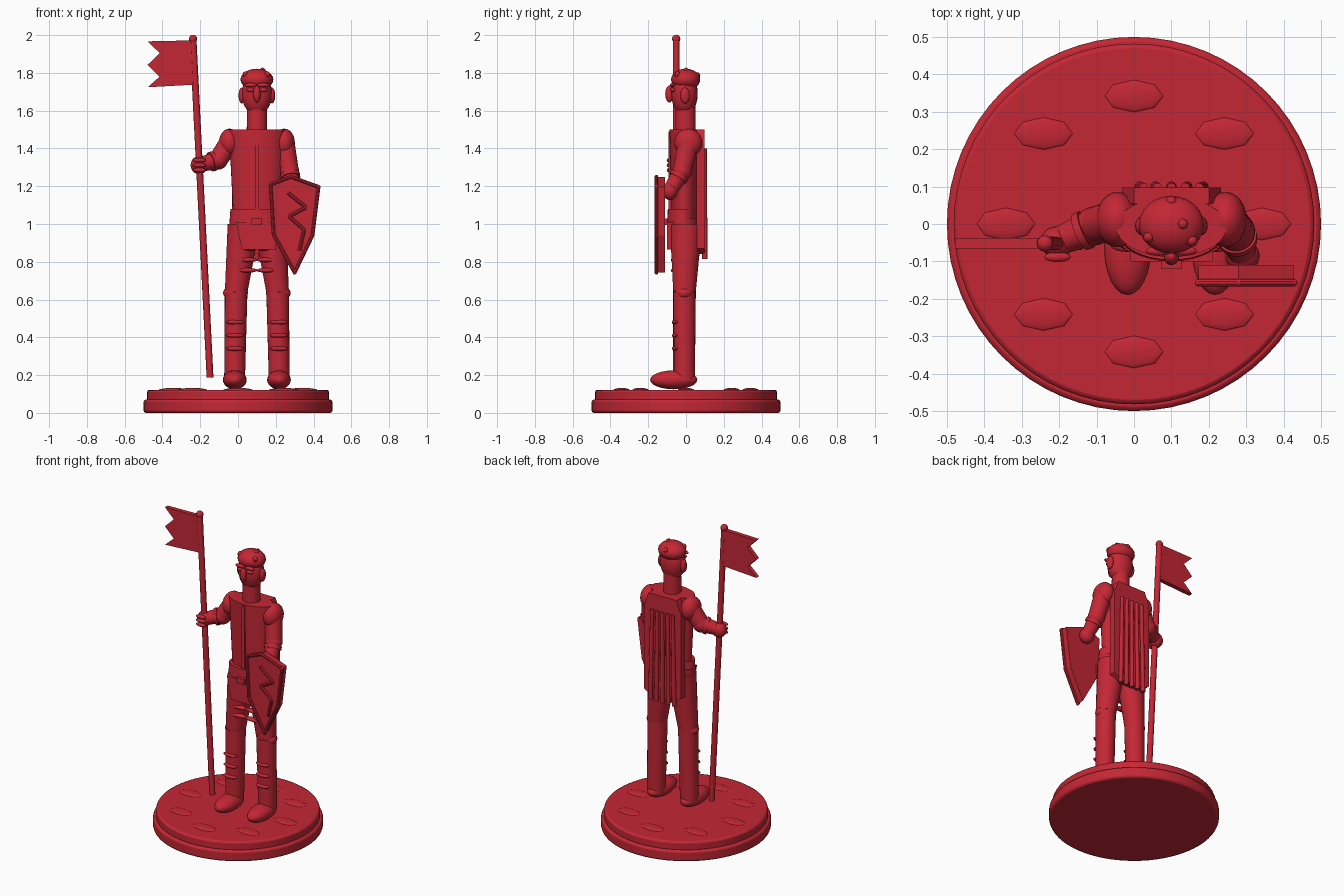
import bpy, bmesh, math
from mathutils import Vector

if "Cube" in bpy.data.objects:
    bpy.data.objects.remove(bpy.data.objects["Cube"])

mat = bpy.data.materials.new("red")
mat.diffuse_color = (0.55, 0.02, 0.035, 1)
mat.use_nodes = True
mat.node_tree.nodes["Principled BSDF"].inputs["Base Color"].default_value = mat.diffuse_color
CX = 0.10  # figure centre line


def finish(name, smooth=True):
    ob = bpy.context.object
    ob.name = name
    ob.data.materials.append(mat)
    if smooth:
        bpy.ops.object.shade_smooth_by_angle(angle=math.radians(35))
    return ob


def ball(name, loc, size, seg=24, rings=12, smooth=True):
    bpy.ops.mesh.primitive_uv_sphere_add(segments=seg, ring_count=rings, radius=1, location=loc)
    bpy.context.object.scale = size
    return finish(name, smooth)


def limb(name, a, b, r1, r2, ys=1.0, verts=24):
    a, b = Vector(a), Vector(b)
    d = b - a
    bpy.ops.mesh.primitive_cone_add(vertices=verts, radius1=r1, radius2=r2, depth=d.length, location=(a + b) / 2)
    bpy.context.object.rotation_euler = Vector((0, 0, 1)).rotation_difference(d.normalized()).to_euler()
    bpy.context.object.scale = (1, ys, 1)
    return finish(name)


def box(name, loc, size):
    bpy.ops.mesh.primitive_cube_add(size=1, location=loc)
    bpy.context.object.scale = size
    return finish(name, False)


def plate(name, pts, y0, y1):
    # x/z outline extruded along y
    bm = bmesh.new()
    f = bm.faces.new([bm.verts.new((x, y0, z)) for x, z in pts])
    ext = bmesh.ops.extrude_face_region(bm, geom=[f])
    bmesh.ops.translate(bm, vec=(0, y1 - y0, 0),
                        verts=[v for v in ext["geom"] if isinstance(v, bmesh.types.BMVert)])
    bmesh.ops.recalc_face_normals(bm, faces=bm.faces)
    me = bpy.data.meshes.new(name)
    bm.to_mesh(me)
    bm.free()
    ob = bpy.data.objects.new(name, me)
    me.materials.append(mat)
    bpy.context.collection.objects.link(ob)
    return ob


# round base: two bevelled discs
for name, z0, z1, r in (("base_lower", 0, 0.07, 0.5), ("base_upper", 0.06, 0.122, 0.482)):
    bpy.ops.mesh.primitive_cylinder_add(vertices=64, radius=r, depth=z1 - z0, location=(0, 0, (z0 + z1) / 2))
    bev = bpy.context.object.modifiers.new("bevel", "BEVEL")
    bev.width, bev.segments = 0.012, 2
    finish(name)

# faceted stones on the base
for i in range(8):
    a = i * math.pi / 4
    ball("base_stone", (0.342 * math.cos(a), 0.342 * math.sin(a), 0.12), (0.082, 0.045, 0.012), 8, 6)

# legs
for s in (-1, 1):
    hip, knee, ankle = (CX + s * 0.07, 0, 0.99), (CX + s * 0.11, -0.008, 0.64), (CX + s * 0.118, -0.008, 0.18)
    limb("thigh", hip, knee, 0.086, 0.06)
    ball("knee", (CX + s * 0.113, -0.008, 0.635), (0.066, 0.052, 0.042))
    limb("shin", knee, ankle, 0.06, 0.055)
    ball("foot", (CX + s * 0.117, -0.065, 0.175), (0.063, 0.125, 0.05))
    for z in (0.87, 0.81, 0.755):
        ball("thigh_strap", (CX + s * 0.053, -0.06, z), (0.056, 0.02, 0.013), 16, 8)
    for z in (0.48, 0.41, 0.34):
        ball("shin_strap", (CX + s * 0.116, -0.055, z), (0.048, 0.02, 0.013), 16, 8)

# torso, hips, belt and skirt
limb("hips", (CX, -0.01, 0.93), (CX, -0.01, 1.03), 0.145, 0.145, 0.58, 32)
limb("torso", (CX, -0.008, 1.04), (CX, -0.008, 1.5), 0.125, 0.148, 0.54, 32)
limb("belt", (CX, -0.018, 1.01), (CX, -0.018, 1.08), 0.145, 0.14, 0.56, 32)
box("front_seam", (CX, -0.075, 1.28), (0.02, 0.036, 0.42))
box("belt_buckle", (CX, -0.108, 1.012), (0.055, 0.025, 0.035))
plate("skirt_flap", [(-0.01, 1.01), (0.21, 1.01), (0.2, 0.865), (0.02, 0.865)], -0.1, -0.07)

# cape with vertical folds
plate("cape", [(0.0, 1.5), (0.2, 1.5), (0.232, 1.42), (0.232, 0.87), (0.19, 0.84), (0.01, 0.84),
               (-0.032, 0.87), (-0.032, 1.42)], 0.055, 0.098)
for i in range(5):
    x = (i - 2) * 0.037
    limb("cape_fold", (CX + x * 1.15, 0.1, 0.815), (CX + x, 0.098, 1.4), 0.014, 0.012, 1, 12)

# neck and head
limb("neck", (CX, -0.003, 1.49), (CX, -0.003, 1.63), 0.054, 0.052)
ball("head", (CX, -0.008, 1.69), (0.08, 0.07, 0.115))
ball("hair", (CX, -0.002, 1.765), (0.087, 0.077, 0.057))
ball("nose", (CX, -0.088, 1.688), (0.02, 0.022, 0.045), 16, 10)
for s in (-1, 1):
    ball("ear", (CX + s * 0.08, -0.005, 1.68), (0.017, 0.025, 0.042), 16, 10)
    ball("eye", (CX + s * 0.033, -0.068, 1.71), (0.024, 0.014, 0.012), 16, 8)
    ball("eyebrow", (CX + s * 0.034, -0.072, 1.735), (0.034, 0.013, 0.011), 16, 8)
for x, y, z in ((-0.06, -0.035, 1.79), (0.055, -0.045, 1.79), (0.0, 0.06, 1.785), (0.03, 0.0, 1.81)):
    ball("hair_tuft", (CX + x, y, z), (0.016, 0.016, 0.018), 8, 6)

# arms: shoulder, elbow, hand positions
arms = (((-0.045, 0.012, 1.43), (-0.105, -0.005, 1.34), (-0.205, -0.048, 1.312)),
        ((0.245, 0.012, 1.43), (0.272, -0.02, 1.28), (0.29, -0.085, 1.175)))
for sh, el, ha in arms:
    S, E, H = Vector(sh), Vector(el), Vector(ha)
    d = (H - E).normalized()
    ball("shoulder", sh, (0.056, 0.074, 0.075))
    limb("upper_arm", S, E, 0.055, 0.05)
    ball("elbow", el, (0.052,) * 3)
    limb("forearm", E, H, 0.049, 0.037)
    limb("cuff", E + d * 0.025, E + d * 0.045, 0.053, 0.052)
    ball("hand", ha, (0.046, 0.042, 0.048))

# banner pole and swallow-cut flag
bottom, top = Vector((-0.148, -0.052, 0.187)), Vector((-0.238, -0.052, 1.98))
limb("pole", bottom, top, 0.018, 0.018, 1, 16)
ball("pole_tip", top, (0.022,) * 3, 16, 10)
for k in (-1, 0, 1):
    p = bottom.lerp(top, 0.627)
    ball("finger", (p.x, -0.088, p.z + k * 0.026), (0.036, 0.014, 0.012), 12, 8)
plate("flag", [(-0.238, 1.972), (-0.478, 1.967), (-0.415, 1.905), (-0.478, 1.843), (-0.415, 1.78),
               (-0.478, 1.724), (-0.228, 1.738)], -0.066, -0.038)

# shield with raised rim and zigzag ornament
outline = [(0.172, 1.21), (0.28, 1.25), (0.427, 1.197), (0.395, 0.94), (0.3, 0.742), (0.188, 0.945)]
plate("shield", outline, -0.152, -0.11)
for i, p in enumerate(outline):
    q = outline[(i + 1) % len(outline)]
    limb("shield_rim", (p[0], -0.157, p[1]), (q[0], -0.157, q[1]), 0.01, 0.01, 1, 10)
    ball("rim_corner", (p[0], -0.157, p[1]), (0.01,) * 3, 10, 6)
zig = [(0.265, 1.165), (0.36, 1.088), (0.27, 1.04), (0.35, 0.97), (0.325, 0.86)]
for p, q in zip(zig, zig[1:]):
    limb("shield_zigzag", (p[0], -0.154, p[1]), (q[0], -0.154, q[1]), 0.01, 0.01, 1, 10)
